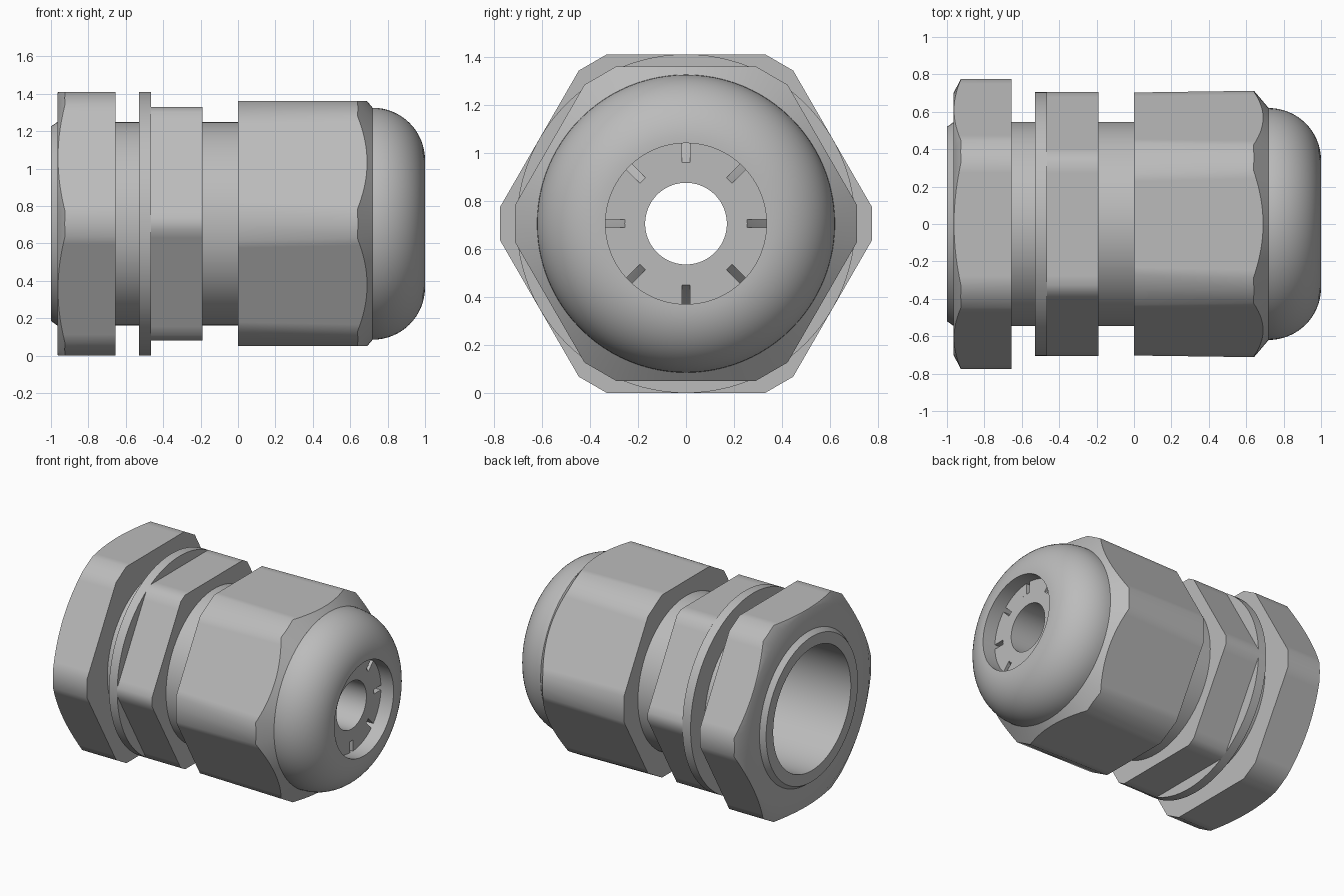
import bpy, bmesh
from math import sin, cos, tan, atan, asin, pi, radians

AXIS_Z = 0.705   # height of the horizontal main axis
SEGMENTS = 96

cube = bpy.data.objects.get("Cube")
if cube:
    bpy.data.objects.remove(cube, do_unlink=True)

grey = bpy.data.materials.new("metal_grey")
grey.use_nodes = True
grey.diffuse_color = (0.5, 0.5, 0.5, 1)
grey.node_tree.nodes["Principled BSDF"].inputs["Base Color"].default_value = (0.5, 0.5, 0.5, 1)


def point(x, r, a):
    return (x, r * cos(a), AXIS_Z + r * sin(a))


def finish(name, bm):
    bmesh.ops.recalc_face_normals(bm, faces=bm.faces)
    mesh = bpy.data.meshes.new(name)
    bm.to_mesh(mesh)
    bm.free()
    mesh.materials.append(grey)
    obj = bpy.data.objects.new(name, mesh)
    bpy.context.collection.objects.link(obj)
    bpy.ops.object.select_all(action='DESELECT')
    obj.select_set(True)
    bpy.context.view_layer.objects.active = obj
    bpy.ops.object.shade_smooth_by_angle(angle=radians(33))
    return obj


def skin(name, rings, closed=False):
    """Join equal-length rings of (x, radius, angle) points with quads."""
    bm = bmesh.new()
    loops = [[bm.verts.new(point(*p)) for p in ring] for ring in rings]
    pairs = list(zip(loops, loops[1:]))
    if closed:
        pairs.append((loops[-1], loops[0]))
    for a, b in pairs:
        for i in range(len(a)):
            j = (i + 1) % len(a)
            bm.faces.new((a[i], a[j], b[j], b[i]))
    return finish(name, bm)


def lathe(name, profile, closed=False):
    angles = [2 * pi * i / SEGMENTS for i in range(SEGMENTS)]
    return skin(name, [[(x, r, a) for a in angles] for x, r in profile], closed)


def hex_outline(apothem, cut, steps=14):
    """Hexagon with its corners trimmed flat at distance cut: (radius, angle)."""
    side = pi / 3
    half = atan((apothem / cos(side / 2) - cut) * tan(side) / cut)
    local = [-half, 0] + [half + (side - 2 * half) * i / steps for i in range(steps)]
    out = []
    for k in range(6):
        for a in local:
            r = cut / cos(a) if abs(a) <= half + 1e-6 else apothem / cos(a - side / 2)
            out.append((r, k * side + a))
    return out


def hex_nut(name, apothem, cut_back, cut_end, x_back, x_end, hole, cone=None):
    """Hex sleeve; cone = (radius at the end, x and radius where the chamfer starts)."""
    back = hex_outline(apothem, cut_back)
    end = hex_outline(apothem, cut_end)
    rings = [[(x_back, hole, a) for r, a in back],
             [(x_back, r, a) for r, a in back]]
    if cone:
        r_end, x_start, r_start = cone
        slope = (x_start - x_end) / (r_start - r_end)
        rings.append([(x_end + slope * (r - r_end), r, a) for r, a in end])
        rings.append([(x_end, r_end, a) for r, a in end])
    else:
        rings.append([(x_end, r, a) for r, a in end])
    rings.append([(x_end, hole, a) for r, a in end])
    return skin(name, rings, closed=True)


# Hollow body with its round flange
lathe("threaded_body", [
    (-1, 0.44), (-1, 0.52), (-0.965, 0.545), (-0.53, 0.545), (-0.53, 0.705),
    (-0.465, 0.705), (-0.465, 0.545), (0.1, 0.545), (0.1, 0.44)], closed=True)

# Hexagonal parts along the axis
hex_nut("locknut", 0.705, 0.775, 0.775, -0.655, -0.965, 0.535, (0.70, -0.925, 0.778))
hex_nut("body_hex", 0.625, 0.705, 0.705, -0.465, -0.19, 0.535)
hex_nut("cap_nut", 0.655, 0.703, 0.712, 0, 0.72, 0.535, (0.62, 0.64, 0.714))

# Rounded cap end with its opening
arc = [(0.72 + 0.28 * sin(t), 0.34 + 0.28 * cos(t))
       for t in (pi / 2 * i / 16 for i in range(17))]
lathe("cap_dome", [(0.70, 0.62)] + arc + [(1, 0.335), (0.78, 0.335)])

# Rubber seal with the cable hole and a sloped shoulder
lathe("seal", [(0.1, 0.17), (0.9, 0.17), (0.9, 0.255), (0.8, 0.337),
               (0.7, 0.44), (0.1, 0.44)], closed=True)

# Eight clamping fingers separated by narrow slots
bm = bmesh.new()
for k in range(8):
    outline = []
    for r, flip in ((0.336, False), (0.255, True)):
        gap = asin(0.0165 / r)
        span = [k * pi / 4 + gap + (pi / 4 - 2 * gap) * i / 10 for i in range(11)]
        outline += [(r, a) for a in (reversed(span) if flip else span)]
    front = [bm.verts.new(point(0.9, r, a)) for r, a in outline]
    rear = [bm.verts.new(point(0.78, r, a)) for r, a in outline]
    bm.faces.new(front)
    bm.faces.new(rear[::-1])
    for i in range(len(front)):
        j = (i + 1) % len(front)
        bm.faces.new((front[j], front[i], rear[i], rear[j]))
finish("clamping_fingers", bm)
